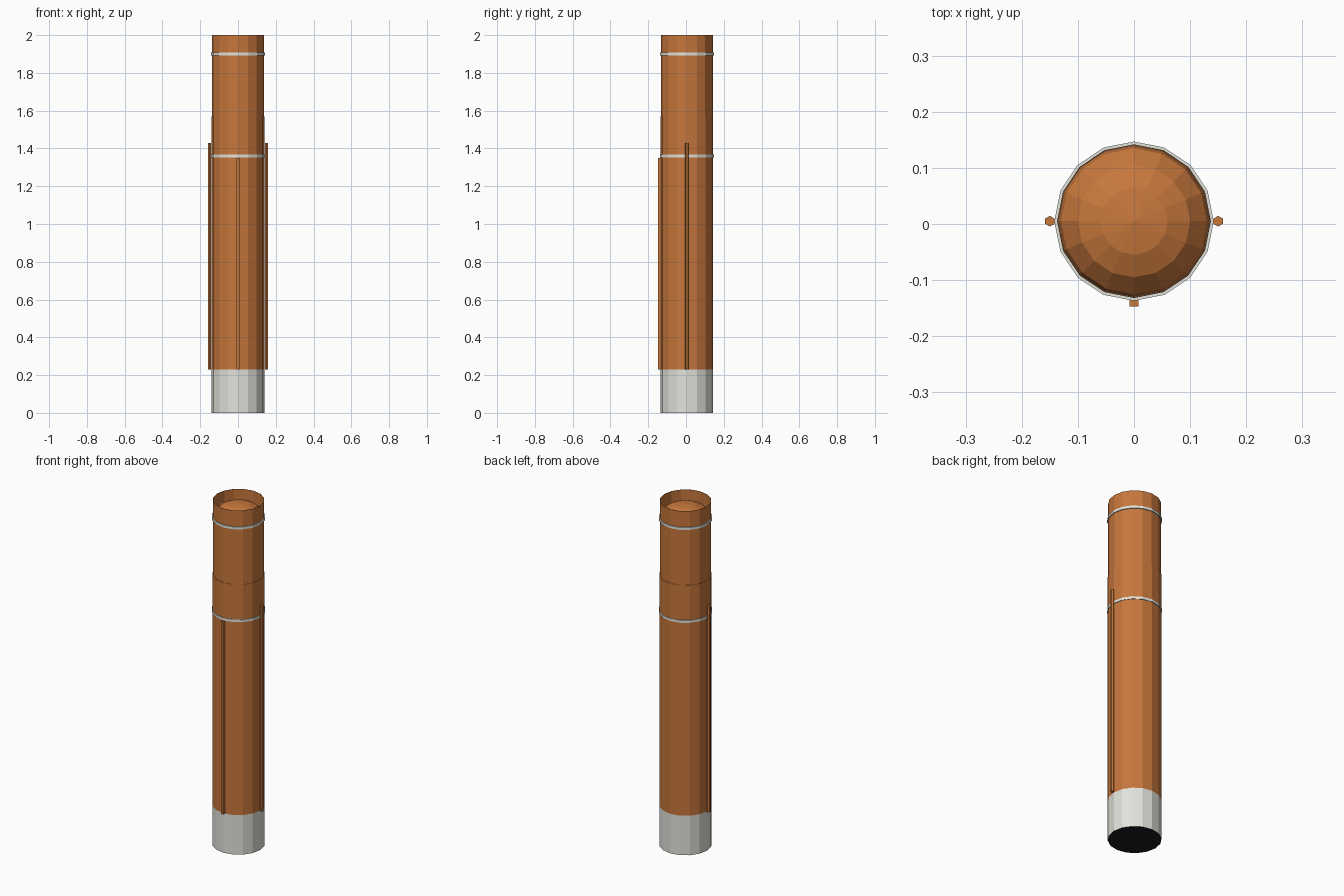
import bpy, math

cube = bpy.data.objects.get("Cube")
if cube:
    bpy.data.objects.remove(cube)

AXIS_Y = 0.005  # the body axis sits slightly behind the origin


def material(name, color):
    mat = bpy.data.materials.new(name)
    mat.use_nodes = True
    mat.diffuse_color = (*color, 1)
    mat.node_tree.nodes["Principled BSDF"].inputs["Base Color"].default_value = (*color, 1)
    return mat


orange = material("burnt orange", (0.57, 0.185, 0.045))
grey = material("light grey", (0.77, 0.77, 0.72))
black = material("near black", (0.01, 0.01, 0.014))


def lathe(name, profile, mat, sides=16, x=0.0, turn=0.0):
    """Revolve (radius, z) points; a zero radius closes to a single point."""
    verts, rings, faces = [], [], []
    for r, z in profile:
        count = 1 if r == 0 else sides
        rings.append([len(verts) + i for i in range(count)])
        for i in range(count):
            a = turn + math.tau * i / sides
            verts.append((x + r * math.cos(a), AXIS_Y + r * math.sin(a), z))
    for low, high in zip(rings, rings[1:]):
        for i in range(sides):
            j = (i + 1) % sides
            quad = [low[i % len(low)], low[j % len(low)],
                    high[j % len(high)], high[i % len(high)]]
            faces.append(list(dict.fromkeys(quad)))
    mesh = bpy.data.meshes.new(name)
    mesh.from_pydata(verts, [], faces)
    mesh.materials.append(mat)
    obj = bpy.data.objects.new(name, mesh)
    bpy.context.collection.objects.link(obj)
    return obj


# Main tank: wider lower part, small shoulder, open upper tube
lathe("lower_body", [(0.139, 0.23), (0.139, 1.57), (0.136, 1.57)], orange)
lathe("upper_tube", [(0.137, 1.57), (0.137, 2.0), (0.1355, 2.0), (0.1355, 1.89)], orange)

# Domed bulkhead recessed in the open top
dome_rim, dome_base, dome_height = 0.136, 1.9, 0.083
dome = [(r, dome_base + dome_height * math.sqrt(1 - (r / dome_rim) ** 2))
        for r in (dome_rim, 0.13, 0.1, 0.06, 0)]
lathe("tank_dome", dome, orange)

# Engine skirt and its dark underside
lathe("engine_skirt", [(0.139, 0), (0.139, 0.23)], grey)
lathe("skirt_underside", [(0, 0), (0.139, 0)], black)

# Thin joint bands
for name, z in (("lower_band", 1.36), ("upper_band", 1.9)):
    h = 0.007
    lathe(name, [(0.135, z - h), (0.142, z - h), (0.142, z + h), (0.135, z + h)], grey)

# Hexagonal feed pipes on both sides
for name, side in (("left_pipe", 1), ("right_pipe", -1)):
    lathe(name, [(0, 0.23), (0.0095, 0.23), (0.0095, 1.43), (0, 1.43)],
          orange, sides=6, x=0.15 * side, turn=math.pi / 6)

# Cable duct down the front
bpy.ops.mesh.primitive_cube_add(size=1, location=(0, -0.138, 0.79))
duct = bpy.context.object
duct.name = "front_cable_duct"
duct.scale = (0.016, 0.018, 1.12)
duct.data.materials.append(orange)
